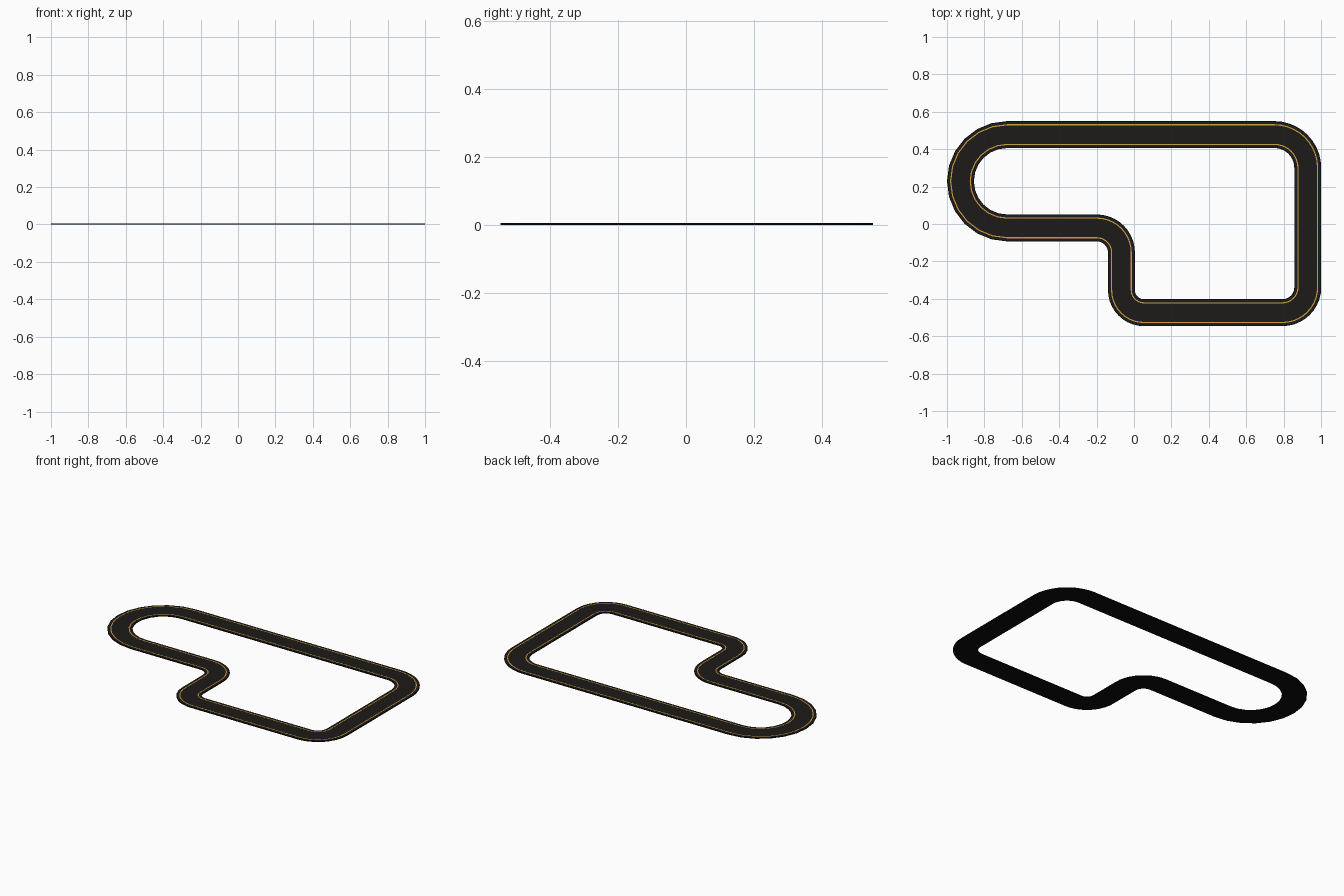
import bpy, bmesh
from math import tan, cos, sin, ceil, radians
from mathutils import Vector

if "Cube" in bpy.data.objects:
    bpy.data.objects.remove(bpy.data.objects["Cube"])

# Centre line corners, counter-clockwise: x, y, turn radius, arc steps
CORNERS = [
    (-0.067, -0.474, 0.12, 10),
    (0.929, -0.474, 0.135, 10),
    (0.929, 0.478, 0.178, 10),
    (-0.928, 0.478, 0.2495, 6),
    (-0.928, -0.021, 0.2495, 6),
    (-0.067, -0.021, 0.132, 10),
]


def centre_line():
    """Rounded centre line as (point, right-hand normal) pairs."""
    path = []
    n = len(CORNERS)
    for i, (x, y, r, steps) in enumerate(CORNERS):
        p = Vector((x, y))
        a = (p - Vector(CORNERS[i - 1][:2])).normalized()
        b = (Vector(CORNERS[(i + 1) % n][:2]) - p).normalized()
        turn = a.angle(b)
        side = 1 if a.x * b.y - a.y * b.x > 0 else -1
        start = p - a * r * tan(turn / 2)
        right = Vector((a.y, -a.x))
        centre = start - right * side * r
        for k in range(steps + 1):
            t = side * turn * k / steps
            nrm = Vector((right.x * cos(t) - right.y * sin(t),
                          right.x * sin(t) + right.y * cos(t)))
            q = centre + nrm * side * r
            if not path or (path[-1][0] - q).length > 1e-4:
                path.append((q, nrm))
    return path


PATH = centre_line()


def material(name, rgb):
    m = bpy.data.materials.new(name)
    m.diffuse_color = (*rgb, 1)
    m.use_nodes = True
    m.node_tree.nodes["Principled BSDF"].inputs["Base Color"].default_value = m.diffuse_color
    return m


def band(name, inner, outer, z0, z1, mat):
    """Closed rectangular strip swept around the circuit."""
    bm = bmesh.new()
    section = [(inner, z0), (outer, z0), (outer, z1), (inner, z1)]
    rings = [[bm.verts.new((*(p + n * o), z)) for o, z in section] for p, n in PATH]
    for i, ring in enumerate(rings):
        prev = rings[i - 1]
        for j in range(4):
            k = (j + 1) % 4
            bm.faces.new((prev[j], prev[k], ring[k], ring[j]))
    bmesh.ops.recalc_face_normals(bm, faces=bm.faces)
    mesh = bpy.data.meshes.new(name)
    bm.to_mesh(mesh)
    bm.free()
    mesh.materials.append(mat)
    ob = bpy.data.objects.new(name, mesh)
    bpy.context.collection.objects.link(ob)


asphalt = material("asphalt", (0.012, 0.011, 0.010))
edge = material("edge", (0.004, 0.004, 0.004))
yellow = material("yellow_paint", (0.65, 0.36, 0.05))

# Base slab, driving surface and painted lines
band("track_base", -0.072, 0.072, 0.0, 0.005, edge)
band("road_surface", -0.068, 0.068, 0.003, 0.0055, asphalt)
for label, s in (("inner", -1), ("outer", 1)):
    band(label + "_line", s * 0.0525 - 0.003, s * 0.0525 + 0.003, 0.004, 0.006, yellow)
